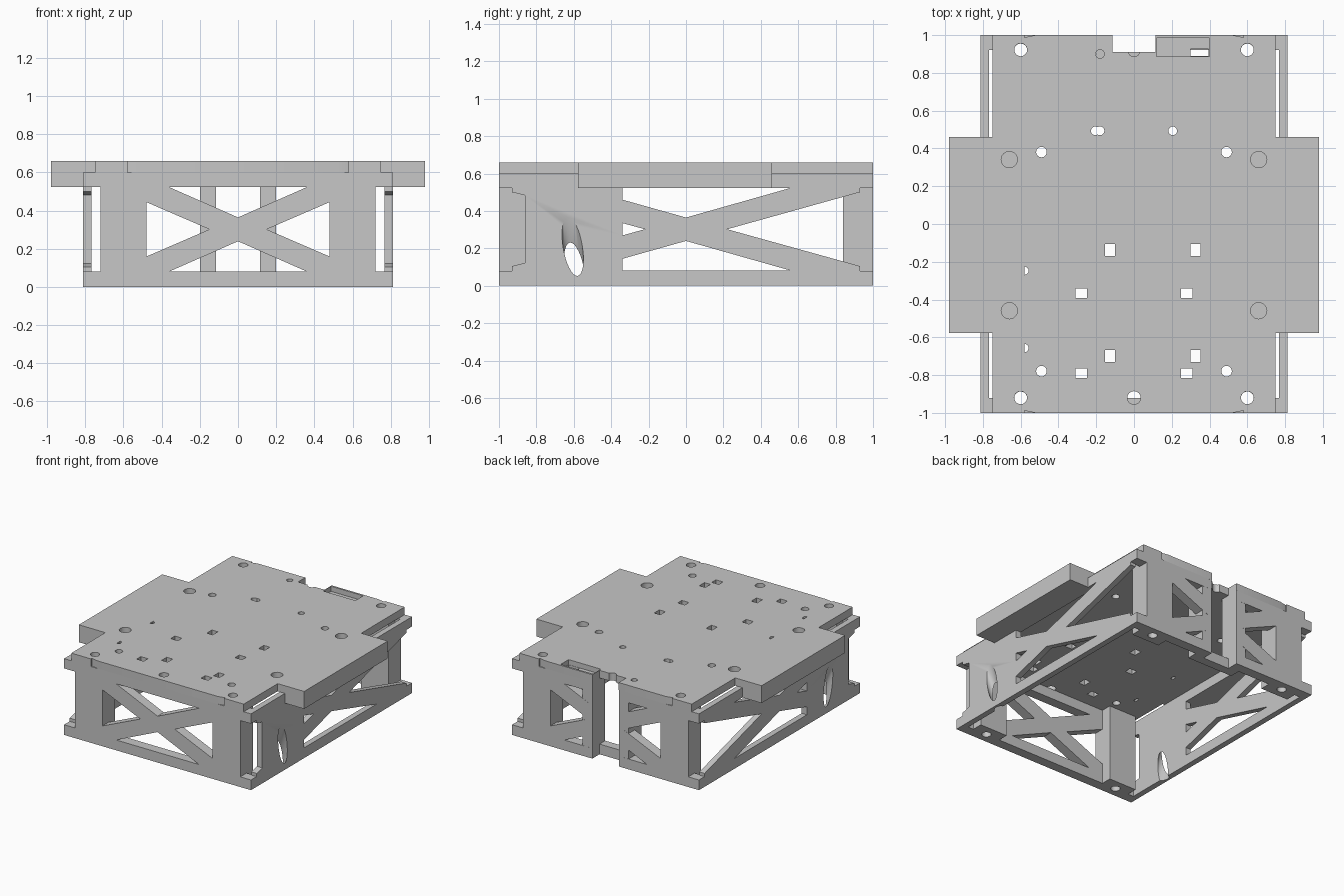
import bpy, bmesh
from math import sin, cos, pi

if "Cube" in bpy.data.objects:
    bpy.data.objects.remove(bpy.data.objects["Cube"])

grey = bpy.data.materials.new("plain_grey")
grey.use_nodes = True
grey.diffuse_color = (0.57, 0.57, 0.57, 1)
grey.node_tree.nodes["Principled BSDF"].inputs["Base Color"].default_value = (0.57, 0.57, 0.57, 1)


def prism(name, pts, axis, a, b, shift=(0, 0)):
    """Outline swept along an axis from a to b; the far end may be shifted."""
    place = {"x": lambda u, v, w: (w, u, v),
             "y": lambda u, v, w: (u, w, v),
             "z": lambda u, v, w: (u, v, w)}[axis]
    bm = bmesh.new()
    near = [bm.verts.new(place(u, v, a)) for u, v in pts]
    far = [bm.verts.new(place(u + shift[0], v + shift[1], b)) for u, v in pts]
    bm.faces.new(near)
    bm.faces.new(far)
    for i in range(len(pts)):
        j = (i + 1) % len(pts)
        bm.faces.new((near[i], near[j], far[j], far[i]))
    bmesh.ops.recalc_face_normals(bm, faces=bm.faces)
    mesh = bpy.data.meshes.new(name)
    bm.to_mesh(mesh)
    bm.free()
    mesh.materials.append(grey)
    ob = bpy.data.objects.new(name, mesh)
    bpy.context.collection.objects.link(ob)
    return ob


def rect(x0, x1, y0, y1):
    return [(x0, y0), (x1, y0), (x1, y1), (x0, y1)]


def circle(x, y, r, n=24):
    return [(x + r * cos(2 * pi * i / n), y + r * sin(2 * pi * i / n)) for i in range(n)]


def block(name, x0, x1, y0, y1, z0, z1):
    return prism(name, rect(x0, x1, y0, y1), "z", z0, z1)


def cut(ob, cutters):
    """Subtract the cutters, bake the result and remove the cutters."""
    for c in cutters:
        c.hide_render = True
        mod = ob.modifiers.new("cut", "BOOLEAN")
        mod.operation, mod.solver, mod.object = "DIFFERENCE", "EXACT", c
    bpy.context.view_layer.update()
    dg = bpy.context.evaluated_depsgraph_get()
    mesh = bpy.data.meshes.new_from_object(ob.evaluated_get(dg))
    ob.modifiers.clear()
    ob.data = mesh
    for c in cutters:
        bpy.data.objects.remove(c)
    bpy.ops.object.select_all(action="DESELECT")
    ob.select_set(True)
    bpy.context.view_layer.objects.active = ob
    bpy.ops.object.shade_smooth_by_angle(angle=0.6)


LOW, HIGH, RIM, TOP, MID = 0.08, 0.523, 0.6, 0.66, 0.302

# Thin top deck with thick side wings and small wedge nicks at both ends
half = [(0.52, -1), (0.58, -0.988), (0.58, -1), (0.75, -1), (0.75, -0.578), (0.98, -0.578),
        (0.98, 0.46), (0.75, 0.46), (0.75, 1), (0.58, 1), (0.58, 0.988), (0.52, 1)]
deck = prism("top_deck", half + [(-x, y) for x, y in reversed(half)], "z", HIGH, TOP)


def drill(shape, z0=0.4):
    return prism("cutter", shape, "z", z0, 0.8)


holes = [block("cutter", -0.79, 0.79, -1.1, 1.1, 0.4, RIM),
         drill(rect(-0.115, 0.115, 0.91, 1.1)),
         drill(rect(0.12, 0.4, 0.888, 0.985), 0.62),
         drill(rect(0.3, 0.395, 0.89, 0.926)),
         drill(circle(0, -0.92, 0.035)), drill(circle(0, 0.92, 0.033)),
         drill(circle(-0.18, 0.9, 0.023)), drill(circle(0.205, 0.493, 0.023)),
         drill(circle(-0.205, 0.493, 0.023)), drill(circle(-0.18, 0.493, 0.023))]
for s in (-1, 1):
    for y in (-0.92, 0.922):
        holes.append(drill(circle(s * 0.6, y, 0.034)))
    for y in (-0.779, 0.381):
        holes.append(drill(circle(s * 0.49, y, 0.028)))
    for y in (-0.459, 0.341):
        holes.append(drill(circle(s * 0.66, y, 0.043), 0.62))
    for y in (-0.79, -0.367):
        holes.append(drill(rect(s * 0.28 - 0.031, s * 0.28 + 0.031, y - 0.026, y + 0.026)))
for y in (-0.699, -0.138):
    for x in (-0.127, 0.325):
        holes.append(drill(rect(x - 0.026, x + 0.026, y - 0.032, y + 0.032)))
for y in (-0.657, -0.247):
    holes.append(drill([(-0.58 + 0.022 * sin(pi * i / 8), y + 0.022 * cos(pi * i / 8))
                        for i in range(9)]))
cut(deck, holes)

# Front and back walls with crossed braces
for s, side in ((-1, "front"), (1, "back")):
    wall = prism(side + "_wall", rect(-0.768, 0.768, 0, RIM), "y", s * 0.922, s)
    openings = []
    for k in (-1, 1):
        edge = MID + k * (HIGH - MID)
        openings += [
            [(-0.36, edge), (0, MID + k * 0.0625), (0.36, edge)],
            [(k * 0.48, MID - 0.1425), (k * 0.15, MID), (k * 0.48, MID + 0.1425)],
            rect(k * 0.72, k * 0.8, LOW, HIGH)]
    if s == 1:
        openings.append(rect(-0.14, 0.14, -0.1, 0.7))
    cutters = [prism("cutter", o, "y", s * 0.9, s * 1.1) for o in openings]
    cutters += [prism("cutter", circle(k * 0.6, s * 0.921, 0.034), "z", -0.1, 0.8) for k in (-1, 1)]
    cut(wall, cutters)
    for k, hand in ((-1, "right"), (1, "left")):
        tag = side + "_" + hand
        # Thick bolt post behind the wall end
        post = block(tag + "_post", k * 0.48, k * 0.72, s * 0.84, s * 0.922, 0, RIM)
        cut(post, [prism("cutter", circle(k * 0.6, s * 0.921, 0.034), "z", -0.1, 0.8)])
        if s == 1:
            block(tag + "_notch_post", k * 0.115, k * 0.2, 0.84, 0.999, 0, RIM)

# Sill joining the two notch posts
block("notch_sill", -0.115, 0.115, 0.84, 0.91, 0, LOW)

# Side walls with braces, open corners and a slanted hole
for s, hand in ((-1, "right"), (1, "left")):
    wall = prism(hand + "_side_wall", rect(-1, 1, 0, RIM), "x", s * 0.768, s * 0.813)
    openings = [
        [(-0.34, MID - 0.033), (-0.22, MID), (-0.34, MID + 0.033)],
        [(0.22, MID), (0.93, 0.5), (0.93, HIGH), (1.1, HIGH), (1.1, LOW), (0.93, LOW), (0.93, 0.105)],
        [(-1.1, LOW), (-0.93, LOW), (-0.93, 0.105), (-0.86, 0.122),
         (-0.86, 0.483), (-0.93, 0.5), (-0.93, HIGH), (-1.1, HIGH)]]
    for k in (-1, 1):
        edge = MID + k * (HIGH - MID)
        openings.append([(-0.34, edge), (-0.34, MID + k * 0.158), (0, MID + k * 0.0625), (0.56, edge)])
    cutters = [prism("cutter", o, "x", s * 0.7, s * 0.9) for o in openings]
    oval = [(-0.61 + 0.052 * cos(pi * i / 16) - 0.024 * sin(pi * i / 16),
             0.26 + 0.157 * sin(pi * i / 16)) for i in range(32)]
    cutters.append(prism("cutter", oval, "x", s * 0.83, s * 0.75, (0.02, -0.24)))
    cut(wall, cutters)
